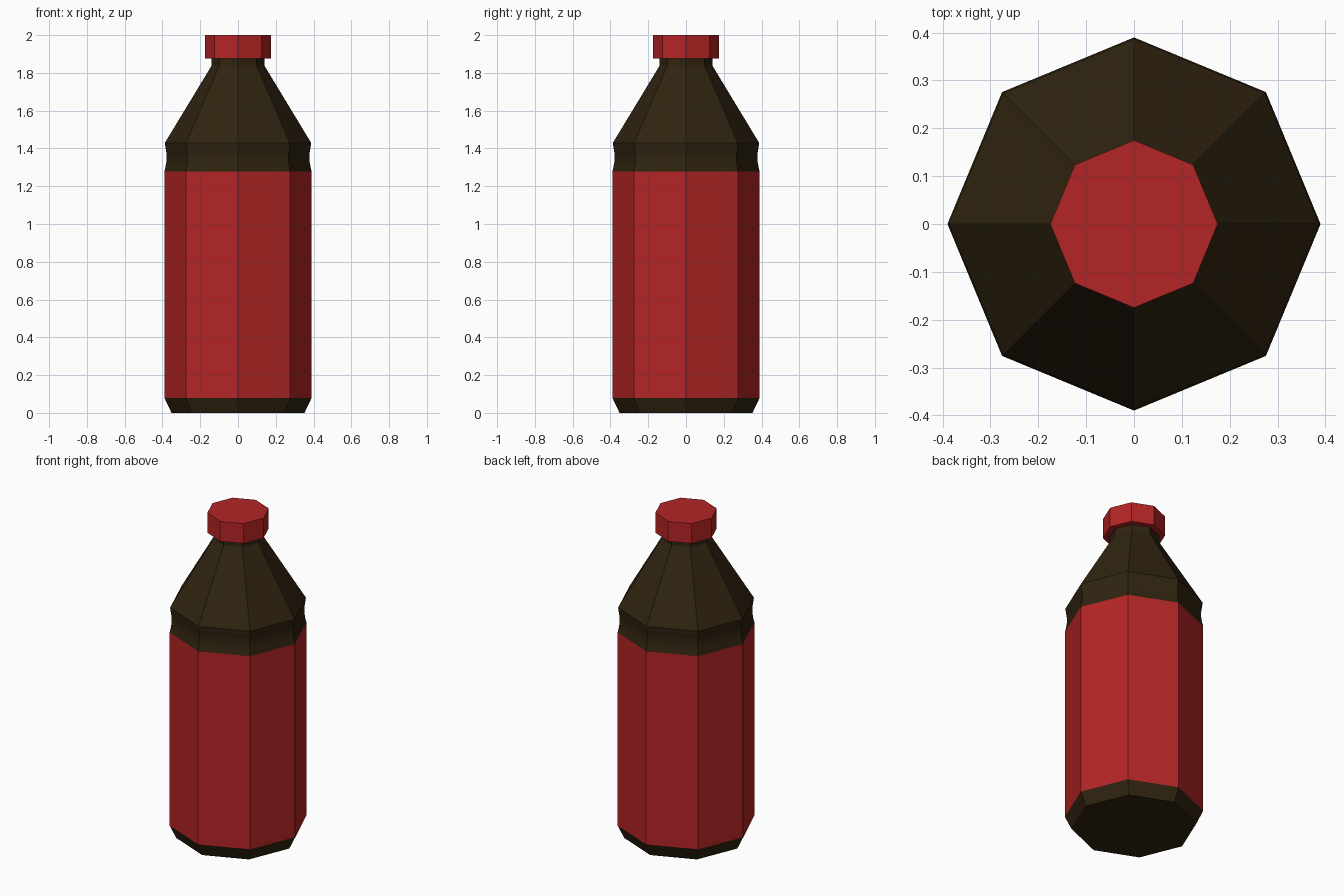
import bpy, bmesh, math

if "Cube" in bpy.data.objects:
    bpy.data.objects.remove(bpy.data.objects["Cube"])

SIDES = 8

def material(name, rgb):
    m = bpy.data.materials.new(name)
    m.diffuse_color = (*rgb, 1.0)
    m.use_nodes = True
    m.node_tree.nodes["Principled BSDF"].inputs["Base Color"].default_value = m.diffuse_color
    return m

red = material("red", (0.46, 0.018, 0.019))
brown = material("dark brown", (0.029, 0.0172, 0.005))

def lathe(name, profile, mats, rule=lambda z: 0):
    """Spin (radius, z) points into a closed octagonal solid; rule picks material by face height."""
    bm = bmesh.new()
    rings = []
    for r, z in profile:
        rings.append([bm.verts.new((r * math.cos(a), r * math.sin(a), z))
                      for a in (2 * math.pi * i / SIDES for i in range(SIDES))])
    for lo, hi in zip(rings, rings[1:]):
        for i in range(SIDES):
            j = (i + 1) % SIDES
            bm.faces.new((lo[i], lo[j], hi[j], hi[i]))
    bm.faces.new(rings[0][::-1])
    bm.faces.new(rings[-1])
    for f in bm.faces:
        f.material_index = rule(f.calc_center_median().z)
    bmesh.ops.recalc_face_normals(bm, faces=bm.faces)
    me = bpy.data.meshes.new(name)
    bm.to_mesh(me)
    bm.free()
    for m in mats:
        me.materials.append(m)
    ob = bpy.data.objects.new(name, me)
    bpy.context.collection.objects.link(ob)
    return ob

# Bottle: chamfered foot, red label band, shallow grip groove, shoulder and neck
groove = [(0.39 - 0.012 * math.sin(math.pi * t / 6), 1.277 + 0.153 * t / 6) for t in range(1, 6)]
lathe("bottle_body",
      [(0.352, 0.0), (0.39, 0.08), (0.39, 1.277)] + groove +
      [(0.387, 1.43), (0.14, 1.838), (0.14, 1.885)],
      [brown, red], lambda z: 1 if 0.08 < z < 1.277 else 0)

# Screw cap
lathe("cap", [(0.175, 1.877), (0.175, 2.0)], [red])
